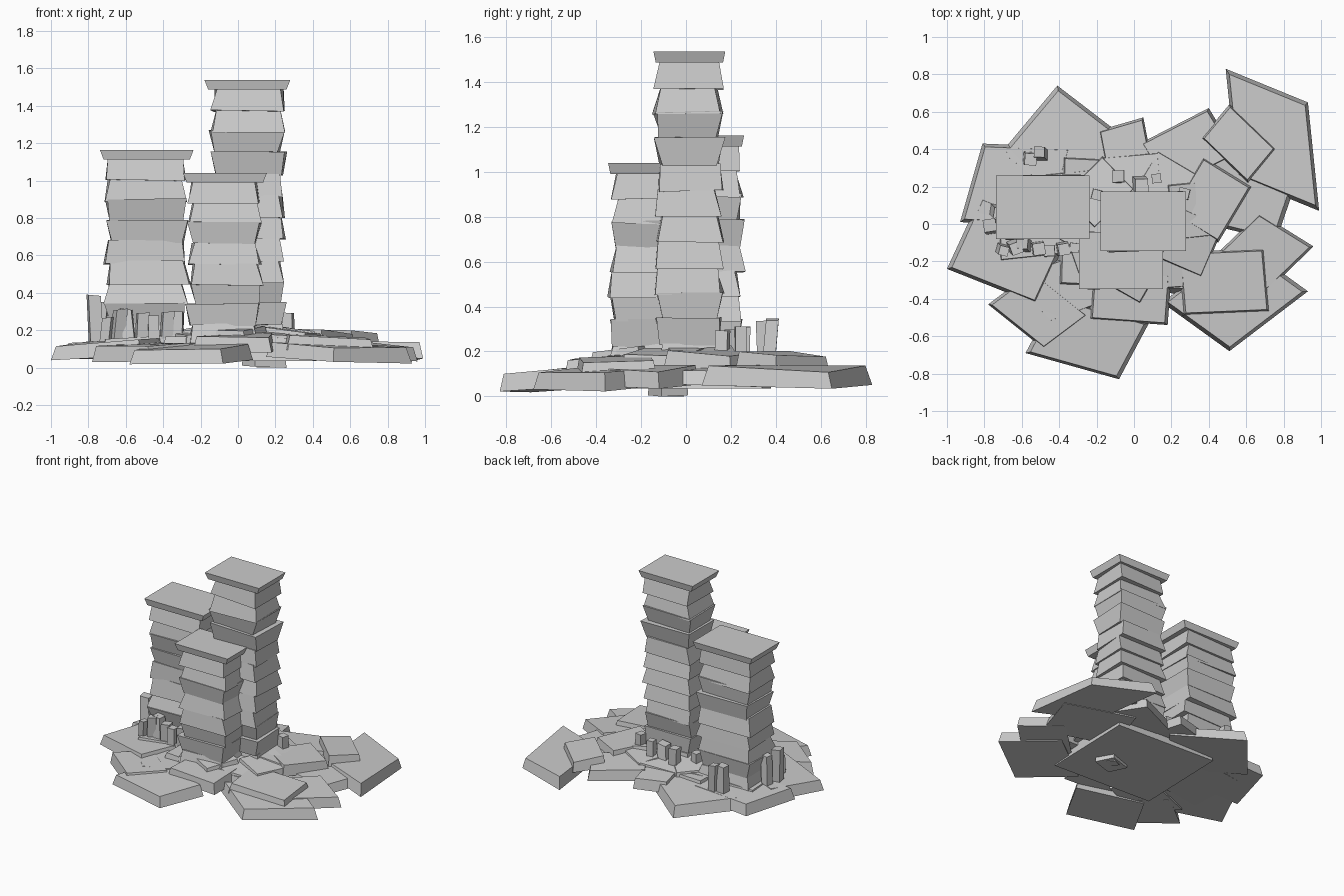
import bpy, bmesh, math, random

if "Cube" in bpy.data.objects:
    bpy.data.objects.remove(bpy.data.objects["Cube"])

random.seed(5)
stone = bpy.data.materials.new("grey stone")
stone.diffuse_color = (0.6, 0.6, 0.6, 1)
stone.use_nodes = True
stone.node_tree.nodes["Principled BSDF"].inputs["Base Color"].default_value = stone.diffuse_color


def hexa(bm, bottom, top):
    """Closed six-sided stone from four bottom and four top corners."""
    b = [bm.verts.new(p) for p in bottom]
    t = [bm.verts.new(p) for p in top]
    faces = [bm.faces.new(b[::-1]), bm.faces.new(t)]
    for i in range(4):
        j = (i + 1) % 4
        faces.append(bm.faces.new((b[i], b[j], t[j], t[i])))
    bmesh.ops.recalc_face_normals(bm, faces=faces)


def finish(bm, name):
    me = bpy.data.meshes.new(name)
    bm.to_mesh(me)
    bm.free()
    me.materials.append(stone)
    bpy.context.collection.objects.link(bpy.data.objects.new(name, me))


def rect(cx, cy, hx, hy, z, jit=0.0):
    def r():
        return random.uniform(-jit, jit)
    return [(cx + sx * hx + r(), cy + sy * hy + r(), z + r() / 2)
            for sx, sy in ((-1, -1), (1, -1), (1, 1), (-1, 1))]


def pillar(name, cx, cy, hx, hy, top, count):
    """Stack of uneven blocks with a flared cap slab."""
    bm = bmesh.new()
    base, cap = 0.12, top - 0.045
    step = (cap - base) / count
    for i in range(count):
        z = base + i * step
        g = 0.01 if i == count - 1 else random.choice((-0.012, 0.012))
        ox, oy = random.uniform(-0.01, 0.01), random.uniform(-0.008, 0.008)
        hexa(bm, rect(cx + ox, cy + oy, hx + g, hy + g, z - 0.006, 0.012),
             rect(cx + ox, cy + oy, hx - g, hy - g, z + step + 0.004, 0.012))
    hexa(bm, rect(cx, cy, hx + 0.025, hy + 0.012, cap - 0.004),
         rect(cx, cy, hx + 0.044, hy + 0.022, top))
    finish(bm, name)


# Three stacked stone pillars
pillar("left_pillar", -0.488, 0.09, 0.206, 0.147, 1.163, 9)
pillar("front_pillar", -0.07, -0.195, 0.18, 0.13, 1.04, 8)
pillar("tall_pillar", 0.05, 0.015, 0.185, 0.138, 1.537, 12)


def slab(bm, cx, cy, ax, ay, bx, by, top, thick=0.08, fall=0.06, inset=0.92):
    """Parallelogram slab from two half diagonals, sloping away from the middle."""
    r = math.hypot(cx, cy) or 1
    low, high = [], []
    for dx, dy in ((ax, ay), (bx, by), (-ax, -ay), (-bx, -by)):
        z = top - fall * (dx * cx + dy * cy) / r
        low.append((cx + dx, cy + dy, z - thick))
        high.append((cx + dx * inset, cy + dy * inset, z + random.uniform(-.008, .008)))
    hexa(bm, low, high)


# Large ground slabs: centre, two half diagonals, top height
outer = [
    (.74, .45, -.25, .38, .19, .20, .13), (-.35, .39, -.06, .35, .37, .02, .14),
    (-.63, .21, -.18, .22, -.30, -.20, .14), (-.67, -.14, -.33, -.10, -.15, .29, .14),
    (-.51, -.46, -.27, .03, -.03, .21, .12), (-.25, -.61, -.33, -.08, .17, -.22, .11),
    (-.02, -.39, -.22, -.12, .20, -.15, .17), (.54, -.39, .39, .03, -.03, -.29, .12),
    (.67, -.17, .29, .05, .0, .23, .13), (.48, -.31, .25, -.16, .22, .18, .17),
    (.56, .43, -.05, .21, .20, -.03, .19), (.41, .13, .22, .07, .04, -.23, .20),
    (.29, .40, .11, .22, -.26, .03, .16), (-.04, .38, .09, .19, -.15, .12, .17),
]
bm = bmesh.new()
for s in outer:
    slab(bm, *s)
# Inner slabs in a ring round the pillar feet
for i in range(9):
    a = math.tau * i / 9 + 0.3
    b = a + random.uniform(0.4, 1.2)
    slab(bm, 0.03 + 0.3 * math.cos(a), 0.25 * math.sin(a),
         0.2 * math.cos(b), 0.2 * math.sin(b),
         -0.2 * math.sin(b - 0.2), 0.2 * math.cos(b - 0.2),
         random.uniform(0.18, 0.225), 0.06, 0.12)
# Core slabs that carry everything
slab(bm, 0, 0, -0.42, -0.34, 0.40, -0.38, 0.165, 0.13, 0)
slab(bm, -0.45, 0.05, -0.30, 0.20, 0.28, 0.26, 0.165, 0.1, 0.04)
slab(bm, 0.56, 0.18, 0.34, 0.14, -0.20, 0.27, 0.13, 0.07, 0.05)
slab(bm, -0.40, -0.35, -0.28, 0.06, 0.05, 0.18, 0.13, 0.08, 0.05)
slab(bm, 0.14, -0.08, -0.12, 0.03, 0.05, 0.09, 0.08, 0.075, 0.05)
# Small tip the base rests on
slab(bm, 0.15, -0.05, -0.05, 0.01, 0.01, 0.04, 0.06, 0.06, 0)
finish(bm, "ground_slabs")


# Small upright rubble in rows beside the pillars
def rubble_row(bm, x0, y0, x1, y1, count, top):
    for i in range(count):
        f = i / max(count - 1, 1)
        x = x0 + (x1 - x0) * f
        y = y0 + (y1 - y0) * f + random.uniform(-0.02, 0.02)
        w, h = random.uniform(0.035, 0.05), top + random.uniform(-0.04, 0.03)
        a = random.uniform(0.4, 1.2)
        c, s = math.cos(a) * w, math.sin(a) * w
        lean = random.uniform(-0.025, 0.025)
        foot = [(x + c, y + s), (x - s, y + c), (x - c, y - s), (x + s, y - c)]
        hexa(bm, [(px, py, 0.14) for px, py in foot],
             [(px + lean, py - lean, h + (px - x) * lean * 8) for px, py in foot])


bm = bmesh.new()
rubble_row(bm, -0.71, -0.12, -0.32, -0.13, 7, 0.29)
rubble_row(bm, -0.76, -0.02, -0.74, 0.08, 2, 0.36)
rubble_row(bm, -0.56, 0.36, -0.49, 0.35, 2, 0.34)
rubble_row(bm, -0.08, 0.23, 0.12, 0.25, 3, 0.32)
rubble_row(bm, -0.20, 0.14, 0.27, 0.17, 2, 0.29)
finish(bm, "rubble")
